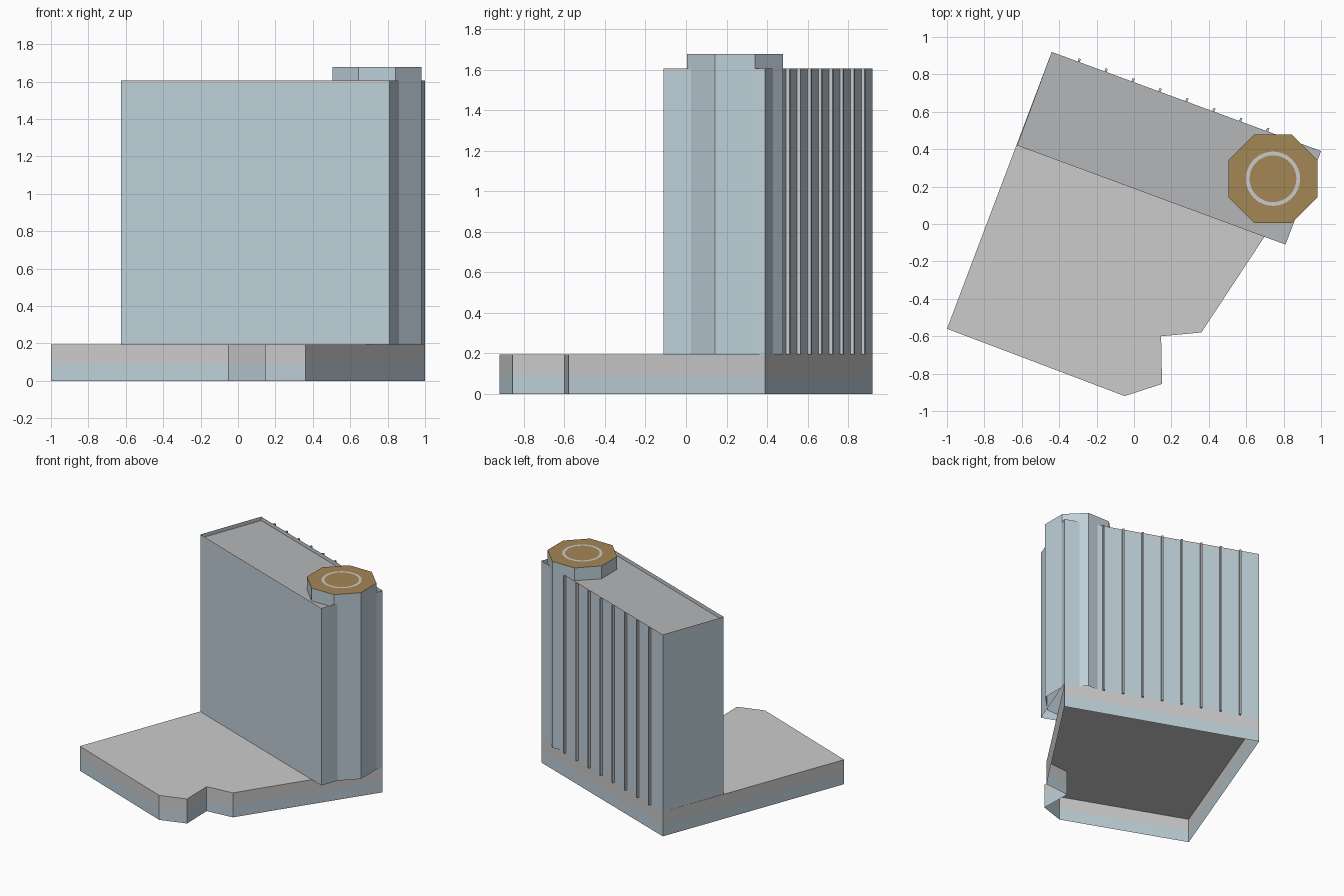
import bpy, bmesh, math
from mathutils import Vector

if "Cube" in bpy.data.objects:
    bpy.data.objects.remove(bpy.data.objects["Cube"])


def material(name, rgb):
    m = bpy.data.materials.new(name)
    m.diffuse_color = (*rgb, 1)
    m.use_nodes = True
    m.node_tree.nodes["Principled BSDF"].inputs["Base Color"].default_value = m.diffuse_color
    return m


GLASS = material("blue_glass", (0.52, 0.63, 0.70))
STONE = material("grey_stone", (0.55, 0.54, 0.53))
ROOF = material("roof_grey", (0.46, 0.47, 0.48))
DECK = material("brown_deck", (0.37, 0.24, 0.09))
PAINT = material("pale_paint", (0.80, 0.80, 0.78))


def finish(name, bm, mat):
    me = bpy.data.meshes.new(name)
    bm.to_mesh(me)
    bm.free()
    me.materials.append(mat)
    ob = bpy.data.objects.new(name, me)
    bpy.context.collection.objects.link(ob)
    return ob


def walls(name, outline, z0, z1, mat):
    """Open ribbon of walls around a counter-clockwise outline."""
    bm = bmesh.new()
    lo = [bm.verts.new((x, y, z0)) for x, y in outline]
    hi = [bm.verts.new((x, y, z1)) for x, y in outline]
    for i in range(len(outline)):
        j = (i + 1) % len(outline)
        bm.faces.new((lo[i], lo[j], hi[j], hi[i]))
    return finish(name, bm, mat)


def slab(name, outline, z, mat):
    """Flat upward facing sheet."""
    bm = bmesh.new()
    bm.faces.new([bm.verts.new((x, y, z)) for x, y in outline])
    return finish(name, bm, mat)


# Podium: two wall bands, open underneath
podium = [(-0.44, 0.92), (-1.0, -0.56), (-0.05, -0.92), (0.15, -0.855),
          (0.145, -0.60), (0.36, -0.58), (1.0, 0.39)]
walls("podium_lower_band", podium, 0, 0.095, GLASS)
walls("podium_upper_band", podium, 0.095, 0.195, STONE)
slab("podium_roof", podium, 0.195, STONE)

# Tower with thin parapet around a recessed roof
tower = [(-0.44, 0.92), (-0.625, 0.42), (0.81, -0.11), (1.0, 0.39)]
walls("tower_walls", tower, 0.195, 1.59, GLASS)
walls("tower_parapet", tower, 1.59, 1.605, STONE)
slab("tower_roof", tower, 1.575, ROOF)

# Octagonal corner shaft carrying the landing deck
centre = Vector((0.743, 0.242))
radius = 0.2375 / math.cos(math.pi / 8)
octagon = [(centre.x + radius * math.cos(a), centre.y + radius * math.sin(a))
           for a in (math.pi / 8 + k * math.pi / 4 for k in range(8))]
walls("corner_shaft", octagon, 0.195, 1.677, GLASS)
slab("landing_deck", octagon, 1.677, DECK)

# Painted ring on the deck
bm = bmesh.new()
N = 48
rings = [[bm.verts.new((centre.x + r * math.cos(2 * math.pi * k / N),
                        centre.y + r * math.sin(2 * math.pi * k / N), 1.679))
          for k in range(N)] for r in (0.125, 0.145)]
for k in range(N):
    j = (k + 1) % N
    bm.faces.new((rings[0][k], rings[1][k], rings[1][j], rings[0][j]))
finish("deck_ring", bm, PAINT)

# Vertical fins at tenths of the back wall
start, end = Vector(tower[0]), Vector(tower[3])
along = (end - start).normalized()
out = Vector((-along.y, along.x))
for k in range(1, 9):
    p = start.lerp(end, k / 10)
    a, b = p - along * 0.006, p + along * 0.006
    foot = [tuple(v) for v in (a, b, b + out * 0.018, a + out * 0.018)]
    bm = bmesh.new()
    lo = [bm.verts.new((x, y, 0.195)) for x, y in foot]
    hi = [bm.verts.new((x, y, 1.605)) for x, y in foot]
    for i in range(4):
        j = (i + 1) % 4
        bm.faces.new((lo[i], lo[j], hi[j], hi[i]))
    bm.faces.new(hi)
    bm.faces.new(lo[::-1])
    finish(f"back_fin_{k}", bm, STONE)
